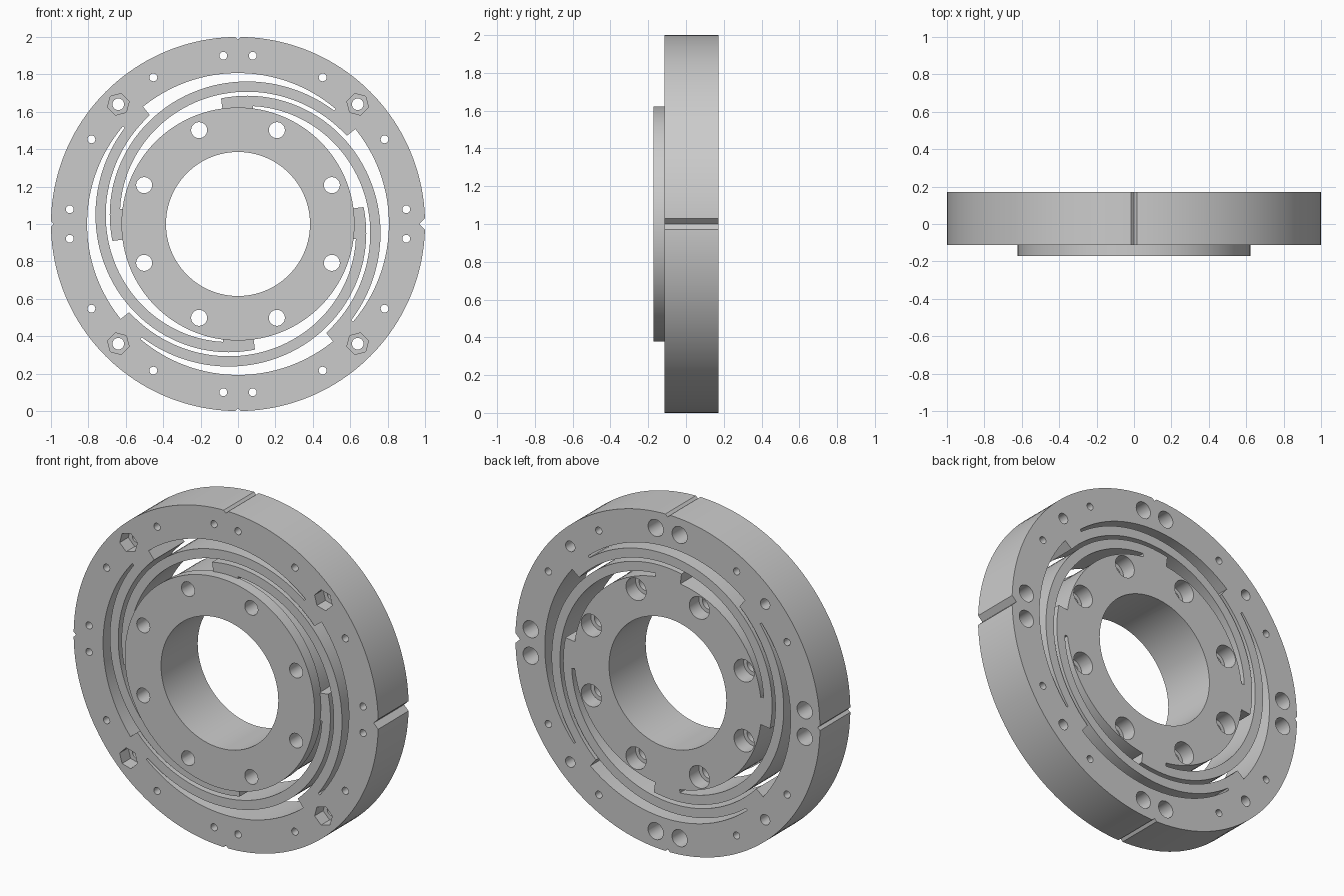
import bpy, bmesh
from math import radians, cos, sin, pi

if "Cube" in bpy.data.objects:
    bpy.data.objects.remove(bpy.data.objects["Cube"])

CZ = 1.0                      # height of the ring axis
FRONT, BACK, NOSE = -0.113, 0.172, -0.172


def polar(r, deg):
    return r * cos(radians(deg)), r * sin(radians(deg))


def circle(r, n, at=(0, 0), turn=0):
    return [(at[0] + r * cos(2 * pi * i / n + radians(turn)),
             at[1] + r * sin(2 * pi * i / n + radians(turn))) for i in range(n)]


def prisms(name, items):
    """One object holding several outlines (x, z) extruded from y0 to y1."""
    bm = bmesh.new()
    for pts, y0, y1 in items:
        a = [bm.verts.new((x, y0, z + CZ)) for x, z in pts]
        b = [bm.verts.new((x, y1, z + CZ)) for x, z in pts]
        bm.faces.new(a)
        bm.faces.new(b[::-1])
        for i in range(len(pts)):
            j = (i + 1) % len(pts)
            bm.faces.new((a[j], a[i], b[i], b[j]))
    bmesh.ops.recalc_face_normals(bm, faces=bm.faces[:])
    me = bpy.data.meshes.new(name)
    bm.to_mesh(me)
    bm.free()
    ob = bpy.data.objects.new(name, me)
    bpy.context.collection.objects.link(ob)
    return ob


def combine(target, tool, op):
    m = target.modifiers.new(op, 'BOOLEAN')
    m.operation, m.solver, m.object = op, 'EXACT', tool
    tool.hide_render = True
    bpy.context.view_layer.objects.active = target
    bpy.ops.object.modifier_apply(modifier=m.name)
    bpy.data.objects.remove(tool)


def span(a, b, n):
    return [a + (b - a) * i / n for i in range(n + 1)]


def spiral(t):                # centre radius of a flexure arm
    return 0.65 + 0.00085 * t


# Gap between neighbouring spiral arms, the hub and the rim
def gap(start):
    w = 0.0275
    low = [(0.616, t) for t in span(-75, 0, 24)]
    low += [(spiral(t) + w, t) for t in span(0, 138, 46)]
    high = [(spiral(t + 90) - w, t) for t in span(-75, 58.7, 44)]
    high += [(0.807, t) for t in span(58.7, 138, 26)]
    return [polar(r, start - t) for r, t in low + high[::-1]]


# V groove in the rim
def groove(deg, d):
    h = d * (1 + 0.02 / d)
    c, s = polar(1, deg)
    return [(r * c - v * s, r * s + v * c)
            for r, v in ((1 - d, 0), (1.02, h), (1.02, -h))]


quarters = (0, 90, 180, 270)

# Main disc, arms and raised front hub
ring = prisms("spiral_flexure_ring", [(circle(1, 160), FRONT, BACK)])
combine(ring, prisms("gap_cutter", [(gap(97.7 + q), -0.4, 0.4) for q in quarters]),
        'DIFFERENCE')
combine(ring, prisms("hub_boss", [(circle(0.623, 128), NOSE, FRONT + 0.01)]), 'UNION')

# Bore, through holes and rim grooves
through = [(circle(0.385, 96), -0.4, 0.4)]
deep = []
for q in quarters:
    through.append((groove(q, 0.03 if q == 0 else 0.015), -0.4, 0.4))
    for a in (22.5, 67.5):                       # hub bolts
        p = polar(0.543, q + a)
        through.append((circle(0.043, 28, p), -0.4, 0.4))
        deep.append((circle(0.066, 32, p), BACK - 0.09, 0.4))
    for a in (-5, 5):                            # paired rim bolts
        p = polar(0.903, q + a)
        through.append((circle(0.021, 20, p), -0.4, 0.4))
        deep.append((circle(0.05, 28, p), BACK - 0.15, 0.4))
    for a in (30, 60):                           # plain rim holes
        through.append((circle(0.021, 20, polar(0.905, q + a)), -0.4, 0.4))
    p = polar(0.905, q + 45)                     # hex nut pockets
    through.append((circle(0.031, 24, p), -0.4, 0.4))
    deep.append((circle(0.06, 6, p, q + 45), -0.4, FRONT + 0.08))
combine(ring, prisms("hole_cutter", through), 'DIFFERENCE')
combine(ring, prisms("counterbore_cutter", deep), 'DIFFERENCE')

# Smooth curved walls, sharp rims
bpy.ops.object.select_all(action='DESELECT')
ring.select_set(True)
bpy.context.view_layer.objects.active = ring
bpy.ops.object.shade_smooth_by_angle(angle=radians(25))
